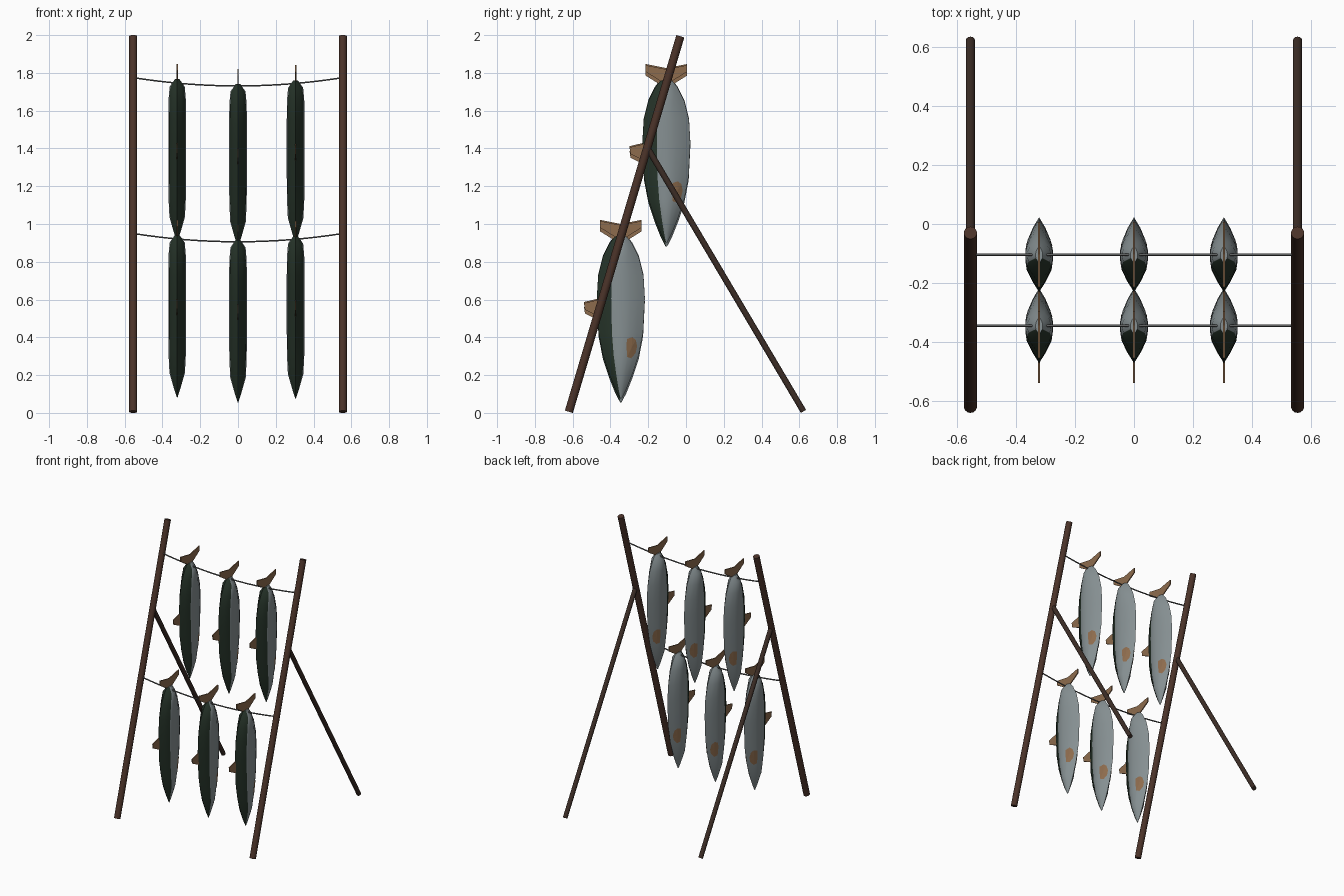
import bpy, bmesh, math
from mathutils import Vector

if "Cube" in bpy.data.objects:
    bpy.data.objects.remove(bpy.data.objects["Cube"])


def material(name, r, g, b):
    m = bpy.data.materials.new(name)
    m.diffuse_color = (r, g, b, 1)
    m.use_nodes = True
    m.node_tree.nodes["Principled BSDF"].inputs["Base Color"].default_value = m.diffuse_color
    return m


WOOD = material("brown wood", 0.07, 0.033, 0.022)
STRUT = material("dark brown wood", 0.045, 0.026, 0.019)
WIRE = material("grey cord", 0.12, 0.125, 0.125)
BACK = material("dark green scales", 0.02, 0.035, 0.023)
BELLY = material("silver grey scales", 0.24, 0.28, 0.29)
FIN = material("tan fin", 0.27, 0.15, 0.075)


def make_object(name, bm, mats, smooth=None):
    bmesh.ops.recalc_face_normals(bm, faces=bm.faces)
    me = bpy.data.meshes.new(name)
    bm.to_mesh(me)
    bm.free()
    for m in mats:
        me.materials.append(m)
    ob = bpy.data.objects.new(name, me)
    bpy.context.collection.objects.link(ob)
    if smooth:
        bpy.ops.object.select_all(action='DESELECT')
        ob.select_set(True)
        bpy.context.view_layer.objects.active = ob
        bpy.ops.object.shade_smooth_by_angle(angle=math.radians(smooth))
    return ob


def rod(name, a, b, r, mat):
    a, b = Vector(a), Vector(b)
    bm = bmesh.new()
    bmesh.ops.create_cone(bm, cap_ends=True, segments=14, radius1=r, radius2=r, depth=(b - a).length)
    ob = make_object(name, bm, [mat], 40)
    ob.location = (a + b) / 2
    ob.rotation_euler = (b - a).to_track_quat('Z', 'Y').to_euler()


def cord(name, y, z_end, sag):
    cu = bpy.data.curves.new(name, 'CURVE')
    cu.dimensions = '3D'
    cu.bevel_depth = 0.0045
    cu.bevel_resolution = 1
    n = 16
    sp = cu.splines.new('POLY')
    sp.points.add(n)
    for i, p in enumerate(sp.points):
        u = 2 * i / n - 1
        p.co = (0.555 * u, y, z_end - sag * (1 - u * u), 1)
    cu.materials.append(WIRE)
    bpy.context.collection.objects.link(bpy.data.objects.new(name, cu))


# body rings: height below the cord, half depth, half width
RINGS = [(0.01, 0.03, 0.012), (-0.03, 0.06, 0.04), (-0.10, 0.095, 0.046), (-0.20, 0.12, 0.047),
         (-0.32, 0.127, 0.047), (-0.50, 0.118, 0.047), (-0.62, 0.095, 0.046),
         (-0.72, 0.062, 0.041), (-0.80, 0.03, 0.018), (-0.85, 0.004, 0.002)]
# half cross-section, belly ridge to back ridge (x, y)
HALF = [(0, 1), (0.45, 0.72), (0.82, 0.4), (1, 0.12), (1, -0.15), (0.9, -0.4), (0.48, -0.72), (0, -1)]


def interp(table, t):
    for p, q in zip(table, table[1:]):
        if q[0] <= t <= p[0]:
            k = (t - p[0]) / (q[0] - p[0])
            return [a + (b - a) * k for a, b in zip(p, q)]
    return table[-1]


def side_x(y, z):
    _, hy, hx = interp(RINGS, z)
    return interp([(b, a) for a, b in HALF], y / hy)[1] * hx


def plate(bm, outline, thick):
    # upright fin in the yz plane
    f = bm.faces.new([bm.verts.new((-thick / 2, y, z)) for y, z in outline])
    ext = bmesh.ops.extrude_face_region(bm, geom=[f])
    bmesh.ops.translate(bm, vec=(thick, 0, 0),
                        verts=[v for v in ext['geom'] if isinstance(v, bmesh.types.BMVert)])


def fish(tag, loc):
    # body lofted from rings, dark back and pale belly
    bm = bmesh.new()
    section = HALF + [(-x, y) for x, y in HALF[-2:0:-1]]
    n = len(section)
    rings = [[bm.verts.new((x * hx, y * hy, z)) for x, y in section] for z, hy, hx in RINGS]
    for a, b in zip(rings, rings[1:]):
        for i in range(n):
            j = (i + 1) % n
            f = bm.faces.new((a[i], a[j], b[j], b[i]))
            f.material_index = 0 if (section[i][1] + section[j][1]) / 2 < -0.39 else 1
    for r in (rings[0], rings[-1]):
        bm.faces.new(r).material_index = 1
    make_object("fish_body_" + tag, bm, [BACK, BELLY], 35).location = loc

    # tail and dorsal fin
    bm = bmesh.new()
    plate(bm, [(-0.022, 0), (0.022, 0), (0.11, 0.055), (0.11, 0.09), (0, 0.068),
               (-0.11, 0.09), (-0.11, 0.055)], 0.007)
    plate(bm, [(-0.11, -0.325), (-0.195, -0.345), (-0.19, -0.38), (-0.11, -0.42)], 0.006)
    make_object("fish_tail_and_back_fin_" + tag, bm, [FIN]).location = loc

    # side fins laid on the flanks
    bm = bmesh.new()
    outline = [(0.032, -0.535), (0.06, -0.525), (0.08, -0.54), (0.086, -0.575),
               (0.078, -0.61), (0.055, -0.637), (0.034, -0.63), (0.03, -0.58)]
    for s in (1, -1):
        vs = [bm.verts.new((s * (side_x(y, z) + 0.003), y, z)) for y, z in outline]
        mid = bm.verts.new((s * (side_x(0.057, -0.58) + 0.004), 0.057, -0.58))
        inner = bm.verts.new((s * (side_x(0.057, -0.58) - 0.004), 0.057, -0.58))
        for i in range(len(vs)):
            bm.faces.new((vs[i - 1], vs[i], mid))
            bm.faces.new((vs[i], vs[i - 1], inner))
    make_object("fish_side_fins_" + tag, bm, [FIN]).location = loc


# leaning frame
for s, side in ((-1, "left"), (1, "right")):
    rod("front_pole_" + side, (s * 0.555, -0.62, 0.006), (s * 0.555, -0.03, 1.994), 0.022, WOOD)
    rod("back_strut_" + side, (s * 0.555, 0.622, 0.008), (s * 0.555, -0.205, 1.405), 0.016, STRUT)

# two cords, each with three hanging fish
for row, y, z in (("upper", -0.104, 1.775), ("lower", -0.345, 0.95)):
    cord("cord_" + row, y, z, 0.044)
    for k, (x, dz) in enumerate(((-0.322, 0.026), (0, 0), (0.305, 0.02))):
        fish(f"{row}_{k + 1}", (x, y, z - 0.044 + dz))
